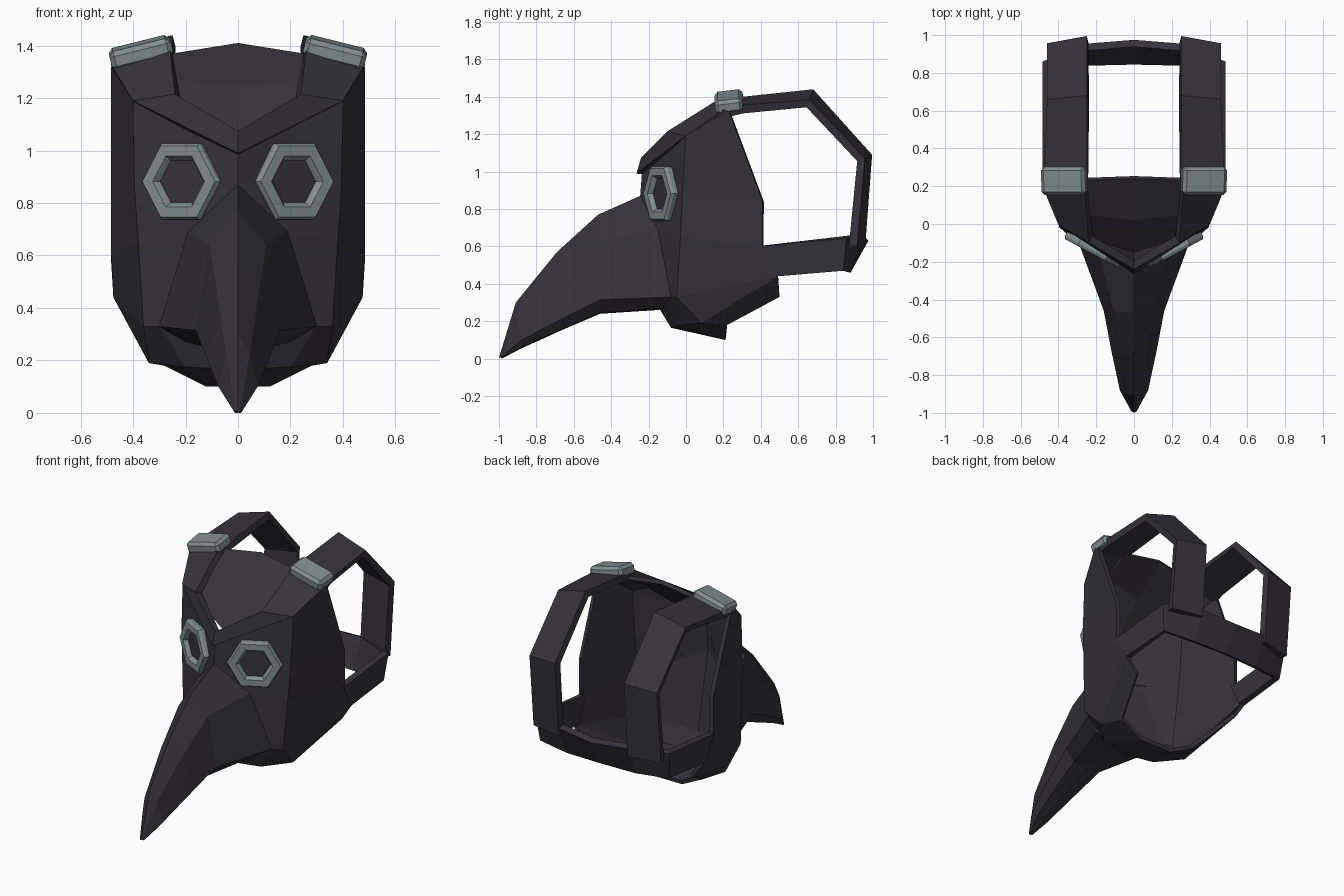
import bpy, bmesh, math
from mathutils import Matrix, Vector

if "Cube" in bpy.data.objects:
    bpy.data.objects.remove(bpy.data.objects["Cube"])


def material(name, rgb):
    m = bpy.data.materials.new(name)
    m.diffuse_color = (*rgb, 1)
    m.use_nodes = True
    m.node_tree.nodes["Principled BSDF"].inputs["Base Color"].default_value = m.diffuse_color
    return m


LEATHER = material("dark leather", (0.036, 0.033, 0.041))
METAL = material("grey metal", (0.22, 0.27, 0.27))


def finish(name, bm, mat, thickness=0):
    """Turn a right-hand half into a mirrored, optionally thickened object."""
    me = bpy.data.meshes.new(name)
    bm.to_mesh(me)
    bm.free()
    me.materials.append(mat)
    ob = bpy.data.objects.new(name, me)
    bpy.context.collection.objects.link(ob)
    mirror = ob.modifiers.new("mirror", "MIRROR")
    mirror.merge_threshold = 0.002
    if thickness:
        solid = ob.modifiers.new("thickness", "SOLIDIFY")
        solid.thickness = thickness
        solid.offset = -1
    return ob


def loft(name, rows, thickness=0, centre=(0, 0.4, 0.8)):
    """Skin rows of points with quads facing away from the centre."""
    bm = bmesh.new()
    grid = [[bm.verts.new(p) for p in row] for row in rows]
    for a, b in zip(grid, grid[1:]):
        for i in range(len(a) - 1):
            bm.faces.new((a[i], a[i + 1], b[i + 1], b[i]))
    bmesh.ops.remove_doubles(bm, verts=bm.verts[:], dist=0.001)
    bm.normal_update()
    c = Vector(centre)
    vote = sum(f.normal.dot(f.calc_center_median() - c) * f.calc_area() for f in bm.faces)
    if vote < 0:
        bmesh.ops.reverse_faces(bm, faces=bm.faces[:])
    return finish(name, bm, LEATHER, thickness)


# Face shell: rows from brow to chin, running from the nose to the rear edge
loft("face_shell", [
    [(0, -.235, 1.0), (.2, -.115, 1.10), (.40, 0, 1.19), (.485, .23, 1.32)],
    [(0, -.245, .87), (.2, -.125, .87), (.395, -.02, .87), (.485, .41, .84)],
    [(0, -.25, .78), (.19, -.15, .69), (.38, -.03, .65), (.485, .41, .60)],
    [(0, -.15, .28), (.30, -.08, .33), (.36, -.05, .33), (.475, .49, .44)],
    [(0, -.08, .165), (.2, -.05, .175), (.34, .08, .19), (.475, .49, .44)],
    [(0, .21, .10), (.12, .21, .10), (.28, .22, .18), (.40, .50, .33)],
], 0.025)

# Forehead panel, sunk behind the brow band
loft("forehead", [
    [(0, .24, 1.41), (.28, .23, 1.365)],
    [(0, .02, 1.245), (.26, .05, 1.27)],
    [(0, -.15, 1.05), (.26, -.07, 1.17)],
], 0.025)

# Brow band running up over the head and down the back, as inner/outer edges
loft("brow_and_head_straps", [
    [(0, -.24, 1.075), (0, -.265, .99)],
    [(.24, -.10, 1.215), (.40, -.005, 1.19)],
    [(.26, .17, 1.385), (.485, .2, 1.33)],
    [(.25, .30, 1.40), (.475, .30, 1.355)],
    [(.25, .68, 1.44), (.46, .66, 1.385)],
    [(.25, .995, 1.09), (.46, .957, 1.07)],
    [(.25, .958, .60), (.46, .915, .60)],
], 0.045)

# Band around the back of the head, as top/bottom edges
loft("back_band", [
    [(.485, .40, .60), (.475, .485, .44)],
    [(.485, .86, .645), (.465, .84, .47)],
    [(.25, .955, .65), (.25, .875, .46)],
    [(0, .975, .63), (0, .88, .46)],
], 0.04)

# Beak: each row is ridge, cheek, lower edge, underside, keel
loft("beak", [
    [(0, -.245, .87), (.19, -.15, .69), (.30, -.08, .33), (.2, -.12, .27), (0, -.15, .26)],
    [(0, -.47, .77), (.11, -.46, .64), (.16, -.46, .315), (.10, -.46, .245), (0, -.46, .24)],
    [(0, -.69, .57), (.08, -.68, .46), (.12, -.67, .21), (.075, -.67, .155), (0, -.67, .15)],
    [(0, -.91, .30), (.045, -.90, .23), (.075, -.88, .10), (.045, -.88, .06), (0, -.88, .055)],
    [(0, -1, .005), (.008, -.995, .005), (.015, -.99, .005), (.01, -.985, 0), (0, -.985, 0)],
], centre=(0, -.5, .4))

# Hexagonal eye frames and lenses, turned outward with the cheeks
turn = math.radians(28)
eye = Matrix(((math.cos(turn), 0, math.sin(turn), .205),
              (math.sin(turn), 0, -math.cos(turn), -.115),
              (0, 1, 0, .882),
              (0, 0, 0, 1)))


def hexagon(bm, r, h):
    return [bm.verts.new(eye @ Vector((r * math.cos(k * math.pi / 3),
                                       r * math.sin(k * math.pi / 3), h))) for k in range(6)]


bm = bmesh.new()
loops = [hexagon(bm, r, h) for r, h in
         ((.165, -.01), (.167, .03), (.157, .045), (.112, .045), (.104, .035), (.09, .015))]
for a, b in zip(loops, loops[1:]):
    for i in range(6):
        j = (i + 1) % 6
        bm.faces.new((a[i], a[j], b[j], b[i]))
finish("eye_frames", bm, METAL)

bm = bmesh.new()
bm.faces.new(hexagon(bm, .1, .02))
finish("eye_lenses", bm, LEATHER)

# Chamfered buckles where the straps cross the top edge
bm = bmesh.new()
place = (Matrix.Translation((.37, .23, 1.373)) @ Matrix.Rotation(math.radians(14), 4, 'Y')
         @ Matrix.Rotation(math.radians(7), 4, 'X') @ Matrix.Diagonal((.24, .15, .075, 1)))
bmesh.ops.create_cube(bm, size=1, matrix=place)
bmesh.ops.bevel(bm, geom=bm.edges[:], offset=.018, segments=1, affect='EDGES')
finish("strap_buckles", bm, METAL)
